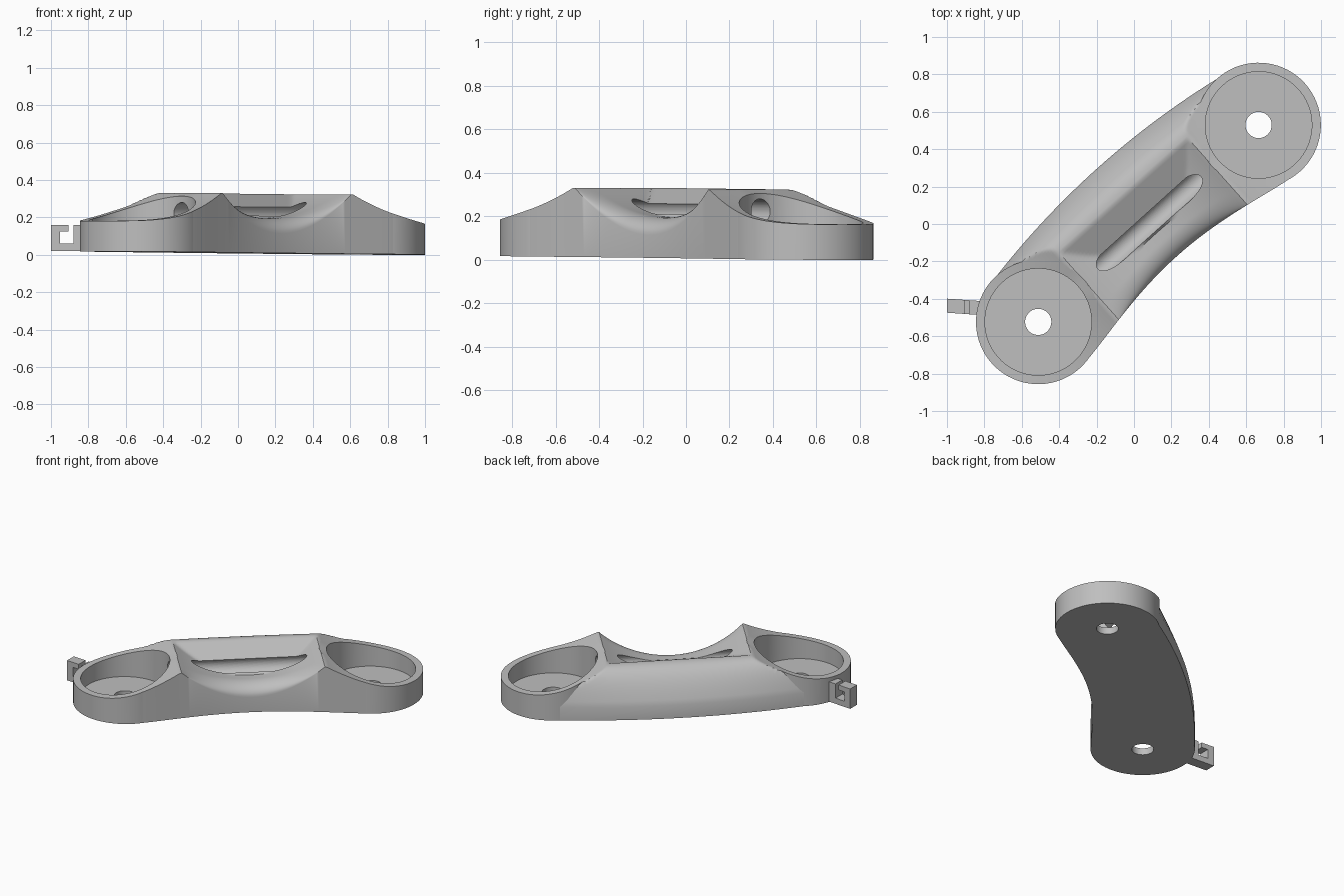
import bpy, bmesh, math
from mathutils import Vector

if "Cube" in bpy.data.objects:
    bpy.data.objects.remove(bpy.data.objects["Cube"])

grey = bpy.data.materials.new("plain grey")
grey.diffuse_color = (0.52, 0.52, 0.52, 1)
grey.use_nodes = True
grey.node_tree.nodes["Principled BSDF"].inputs["Base Color"].default_value = (0.52, 0.52, 0.52, 1)

MID = Vector((0.077, 0.003))
ANGLE = math.atan2(1.05, 1.175)
ALONG = Vector((math.cos(ANGLE), math.sin(ANGLE)))
ACROSS = Vector((-ALONG.y, ALONG.x))
REACH = 0.79           # half distance between the cups
TOP, RIM, RIDGE = 0.318, 0.163, 0.2


def place(s, n, h):
    """Along, across, height -> world, with the slight tilt of the base."""
    p = MID + ALONG * s + ACROSS * n
    return Vector((p.x, p.y, h + 0.009 - 0.0085 * s))


def cap(s):
    """Height that sweeps down from the middle to the far cup rims."""
    u = min(max((abs(s) - 0.47) / 0.65, 0), 1)
    return RIM + (TOP - RIM) * (1 - u) ** 2.2


def top_height(s, n, inner, outer):
    z = cap(s)
    if n > RIDGE:      # rounded outer flank
        u = (n - RIDGE) / (outer - RIDGE)
        return min(z, TOP - 0.225 * u ** 2.5)
    bowl = (s / 0.46) ** 2
    if bowl < 1:       # scoop: sloped back wall meeting a round saddle
        wall = TOP - 0.46 * (RIDGE - n)
        saddle = 0.185 + (TOP - 0.185) * bowl
        v = max(0, 1 - (n - inner) / 0.11)
        rounding = 0.08 * (1 - math.sqrt(1 - v * v)) * (1 - bowl)
        z = min(z, max(wall, saddle) if n > -0.06 else saddle - rounding)
    return z


def finish(bm, name, angle=30):
    bmesh.ops.recalc_face_normals(bm, faces=bm.faces)
    me = bpy.data.meshes.new(name)
    bm.to_mesh(me)
    bm.free()
    ob = bpy.data.objects.new(name, me)
    bpy.context.collection.objects.link(ob)
    me.materials.append(grey)
    bpy.ops.object.select_all(action='DESELECT')
    ob.select_set(True)
    bpy.context.view_layer.objects.active = ob
    bpy.ops.object.shade_smooth_by_angle(angle=math.radians(angle))
    return ob


def cutter(name, radius, depth, location, rotation=(0, 0, 0)):
    bpy.ops.mesh.primitive_cylinder_add(vertices=72, radius=radius, depth=depth,
                                        location=location, rotation=rotation)
    ob = bpy.context.object
    ob.name = name
    ob.data.materials.append(grey)
    ob.hide_render = True
    ob.hide_viewport = True
    ob.display_type = 'WIRE'
    return ob


def cut(ob, tool):
    m = ob.modifiers.new(tool.name, 'BOOLEAN')
    m.operation = 'DIFFERENCE'
    m.solver = 'EXACT'
    m.object = tool


def bridge_body():
    """Curved bridge: a height field over a bent strip, closed below."""
    bm = bmesh.new()
    rows, low, high = 120, 40, 16
    upper, lower = [], []
    for i in range(rows + 1):
        s = REACH * (2 * i / rows - 1)
        bend = 1 - (s / REACH) ** 2
        inner, outer = -0.332 + 0.1 * bend ** 1.5, 0.332 + 0.07 * bend
        # samples crowd towards the rounded inner edge
        ns = [inner + (RIDGE - inner) * (j / low) ** 1.5 for j in range(low)]
        ns += [RIDGE + (outer - RIDGE) * j / high for j in range(high + 1)]
        upper.append([bm.verts.new(place(s, n, top_height(s, n, inner, outer))) for n in ns])
        lower.append([bm.verts.new(place(s, n, 0)) for n in ns])
    last = low + high
    for i in range(rows):
        for j in range(last):
            for g in (upper, lower):
                bm.faces.new((g[i][j], g[i][j + 1], g[i + 1][j + 1], g[i + 1][j]))
        for j in (0, last):
            bm.faces.new((upper[i][j], upper[i + 1][j], lower[i + 1][j], lower[i][j]))
    for i in (0, rows):
        for j in range(last):
            bm.faces.new((upper[i][j], upper[i][j + 1], lower[i][j + 1], lower[i][j]))
    return finish(bm, "bridge_body", 35)


def cup(name, centre):
    """One closed lathe section: sloped rim, pocket, floor and screw hole."""
    bm = bmesh.new()
    section = [(0.333, 0), (0.333, None), (0.285, None), (0.285, 0.047),
               (0.07, 0.047), (0.07, 0)]
    count = 72
    rings = []
    for i in range(count):
        a = 2 * math.pi * i / count
        ring = []
        for r, h in section:
            s, n = centre + r * math.cos(a), r * math.sin(a)
            ring.append(bm.verts.new(place(s, n, cap(s) if h is None else h)))
        rings.append(ring)
    for i in range(count):
        a, b = rings[i], rings[(i + 1) % count]
        for j in range(len(section)):
            k = (j + 1) % len(section)
            bm.faces.new((a[j], b[j], b[k], a[k]))
    return finish(bm, name)


# Bridge and cups
body = bridge_body()
cups = [cup("right_cup", -REACH), cup("left_cup", REACH)]

# Cable tunnel joining the pockets, and clearance for each cup
tunnel = cutter("tunnel_cutter", 0.058, 1.2, place(0, 0, 0.213), (0, math.pi / 2, ANGLE))
for side, s in (("right", -REACH), ("left", REACH)):
    cut(body, cutter(side + "_pocket_cutter", 0.331, 2, place(s, 0, 0)))
for part in [body] + cups:
    cut(part, tunnel)

# Open clip on the right end: base, tip, upper lip and root
bm = bmesh.new()
for x0, x1, z0, z1 in ((-1.0, -0.82, 0.02, 0.06), (-1.0, -0.953, 0.05, 0.16),
                       (-1.0, -0.905, 0.125, 0.16), (-0.88, -0.82, 0.02, 0.16)):
    made = bmesh.ops.create_cube(bm, size=1)["verts"]
    for v in made:
        x = x1 if v.co.x > 0 else x0
        y = -0.443 + v.co.y * 0.075 - 0.07 * (x + 0.91)
        v.co = (x, y, z1 if v.co.z > 0 else z0)
finish(bm, "cable_clip")
